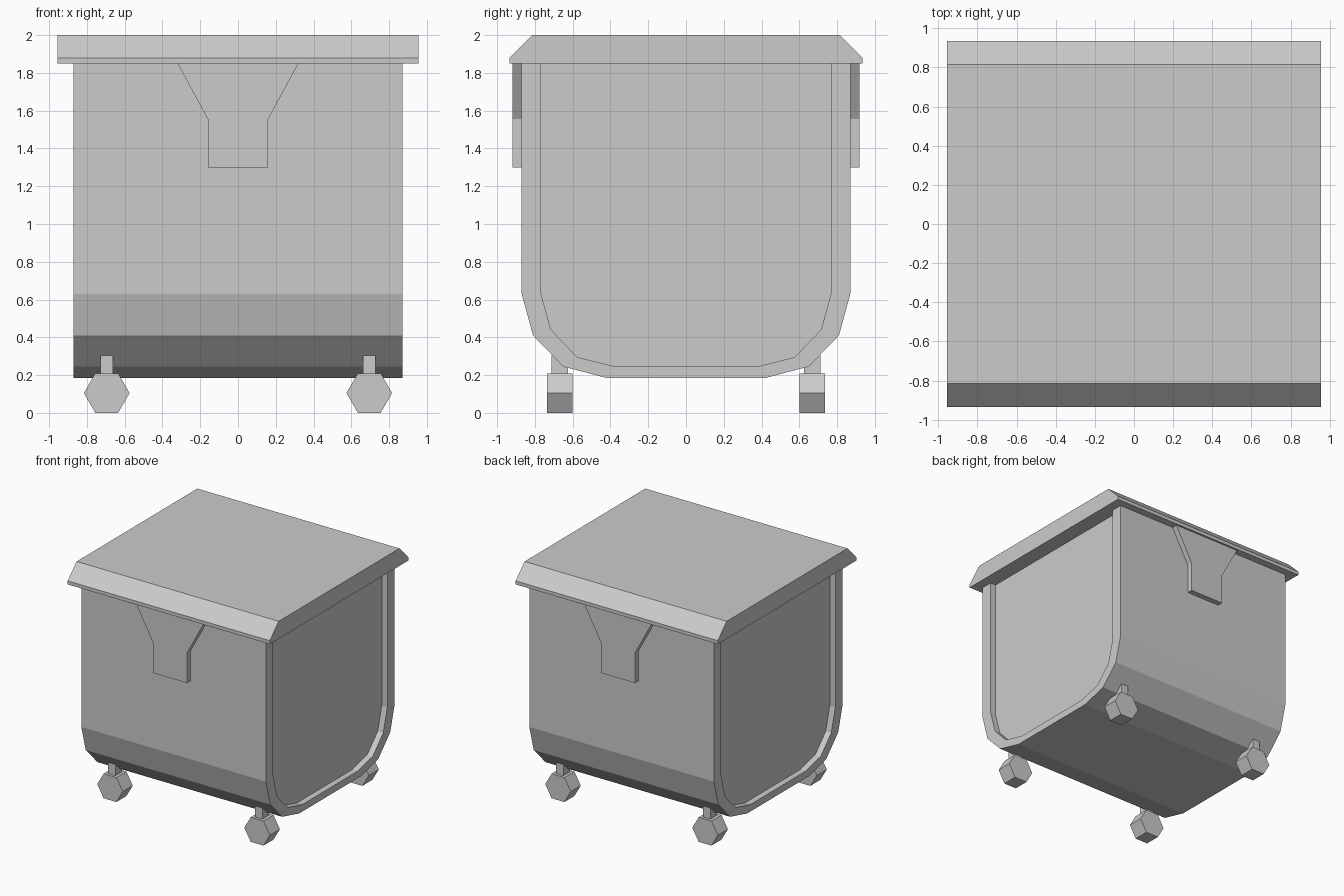
import bpy, bmesh, math
from mathutils import Vector

if "Cube" in bpy.data.objects:
    bpy.data.objects.remove(bpy.data.objects["Cube"])


def finish(name, bm):
    bmesh.ops.recalc_face_normals(bm, faces=bm.faces)
    mesh = bpy.data.meshes.new(name)
    bm.to_mesh(mesh)
    bm.free()
    obj = bpy.data.objects.new(name, mesh)
    bpy.context.collection.objects.link(obj)
    return obj


def mirrored(half):
    """Complete a half profile by mirroring its first coordinate."""
    return half + [(-a, b) for a, b in reversed(half)]


def prism(name, profile, axis, lo, hi):
    """Extrude a (horizontal, z) profile along x or y."""
    bm = bmesh.new()
    place = (lambda a, z: (lo, a, z)) if axis == 'x' else (lambda a, z: (a, lo, z))
    face = bm.faces.new([bm.verts.new(place(a, z)) for a, z in profile])
    new = bmesh.ops.extrude_face_region(bm, geom=[face])['geom']
    move = Vector((hi - lo, 0, 0)) if axis == 'x' else Vector((0, hi - lo, 0))
    bmesh.ops.translate(bm, vec=move, verts=[g for g in new if isinstance(g, bmesh.types.BMVert)])
    return finish(name, bm)


# Bin body: U-shaped sections, with a recessed panel at each end
outer = mirrored([(0.87, 1.85), (0.87, 0.63), (0.81, 0.41), (0.65, 0.245), (0.42, 0.185)])
inner = mirrored([(0.77, 1.85), (0.77, 0.64), (0.715, 0.44), (0.575, 0.295), (0.375, 0.245)])
sections = [(inner, -0.82), (inner, -0.872), (outer, -0.872),
            (outer, 0.872), (inner, 0.872), (inner, 0.82)]
bm = bmesh.new()
rows = [[bm.verts.new((x, y, z)) for y, z in prof] for prof, x in sections]
for r, s in zip(rows, rows[1:]):
    for i in range(len(r) - 1):
        bm.faces.new((r[i], r[i + 1], s[i + 1], s[i]))
bm.faces.new(rows[0])
bm.faces.new(rows[-1])
bm.faces.new([r[0] for r in rows] + [r[-1] for r in reversed(rows)])
finish("bin_body", bm)

# Lid with sloped front and back edges
prism("lid", mirrored([(0.935, 1.85), (0.935, 1.88), (0.815, 2.0)]), 'x', -0.955, 0.955)

# Tapered latch plates, front and back
latch = mirrored([(0.32, 1.85), (0.16, 1.555), (0.16, 1.30)])
for side, s in (("front", -1), ("back", 1)):
    prism(side + "_latch", latch, 'y', s * 0.865, s * 0.918)

# Six-sided casters with square stems
for side, sy in (("front", -1), ("back", 1)):
    for hand, sx in (("left", -1), ("right", 1)):
        cx = sx * 0.695
        wheel = [(cx + 0.121 * math.cos(math.radians(60 * k)),
                  0.105 + 0.121 * math.sin(math.radians(60 * k))) for k in range(6)]
        prism(f"{side}_{hand}_wheel", wheel, 'y', sy * 0.60, sy * 0.735)
        stem = [(cx - 0.034, 0.2), (cx + 0.034, 0.2), (cx + 0.034, 0.305), (cx - 0.034, 0.305)]
        prism(f"{side}_{hand}_stem", stem, 'y', sy * 0.624, sy * 0.712)
